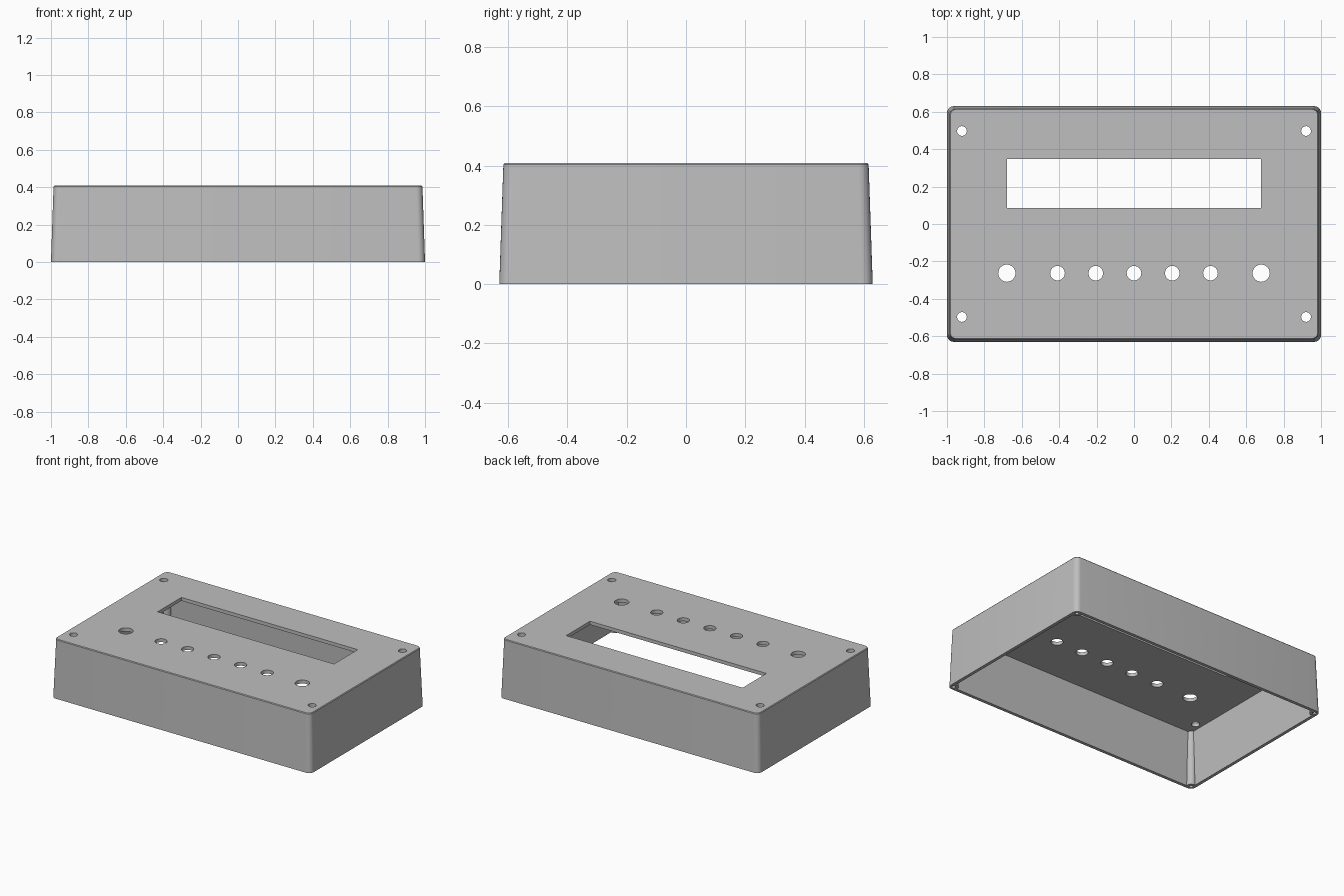
import bpy, bmesh, math

if "Cube" in bpy.data.objects:
    bpy.data.objects.remove(bpy.data.objects["Cube"])

HX, HY, H = 1.0, 0.63, 0.408      # half width, half depth, height
WALL, CEIL, TAPER = 0.022, 0.384, 0.014 / 0.408

grey = bpy.data.materials.new("light grey plastic")
grey.diffuse_color = (0.52, 0.52, 0.52, 1)
grey.use_nodes = True
grey.node_tree.nodes["Principled BSDF"].inputs["Base Color"].default_value = grey.diffuse_color


def make_object(name, bm):
    bmesh.ops.recalc_face_normals(bm, faces=bm.faces)
    mesh = bpy.data.meshes.new(name)
    bm.to_mesh(mesh)
    bm.free()
    mesh.materials.append(grey)
    obj = bpy.data.objects.new(name, mesh)
    bpy.context.collection.objects.link(obj)
    return obj


def rounded_block(name, layers, segs=6):
    """Stack of rounded rectangles; each layer is (z, inset, corner radius)."""
    bm = bmesh.new()
    rings = []
    for z, inset, r in layers:
        ring = []
        for q, (sx, sy) in enumerate([(1, 1), (-1, 1), (-1, -1), (1, -1)]):
            cx, cy = sx * (HX - inset - r), sy * (HY - inset - r)
            for i in range(segs + 1):
                a = math.pi / 2 * (q + i / segs)
                ring.append(bm.verts.new((cx + r * math.cos(a), cy + r * math.sin(a), z)))
        rings.append(ring)
    for low, high in zip(rings, rings[1:]):
        n = len(low)
        for i in range(n):
            j = (i + 1) % n
            bm.faces.new((low[i], low[j], high[j], high[i]))
    bm.faces.new(rings[0])
    bm.faces.new(rings[-1])
    return make_object(name, bm)


def add_cylinder(bm, x, y, r, z0, z1, sides=32):
    ends = [[bm.verts.new((x + r * math.cos(2 * math.pi * i / sides),
                           y + r * math.sin(2 * math.pi * i / sides), z))
             for i in range(sides)] for z in (z0, z1)]
    for i in range(sides):
        j = (i + 1) % sides
        bm.faces.new((ends[0][i], ends[0][j], ends[1][j], ends[1][i]))
    bm.faces.new(ends[0])
    bm.faces.new(ends[1])


def subtract(target, cutter):
    mod = target.modifiers.new("cut", 'BOOLEAN')
    mod.operation, mod.solver, mod.object = 'DIFFERENCE', 'EXACT', cutter
    bpy.context.view_layer.update()
    deps = bpy.context.evaluated_depsgraph_get()
    mesh = bpy.data.meshes.new_from_object(target.evaluated_get(deps))
    target.modifiers.clear()
    target.data = mesh
    bpy.data.objects.remove(cutter)


corners = [(sx, sy) for sx in (-1, 1) for sy in (-1, 1)]

# Tapered outer body with a fine chamfer round the top
case = rounded_block("enclosure_lid", [
    (0, 0, 0.036), (H - 0.005, TAPER * (H - 0.005), 0.034), (H, TAPER * H + 0.004, 0.031)])

# Hollow inside, leaving a round screw post in each corner
cavity = rounded_block("cavity", [
    (-0.05, WALL - TAPER * 0.05, 0.015), (CEIL, WALL + TAPER * CEIL, 0.013)])
bm = bmesh.new()
for sx, sy in corners:
    add_cylinder(bm, sx * (HX - 0.029), sy * (HY - 0.029), 0.031, -0.1, 0.5)
subtract(cavity, make_object("posts", bm))
subtract(case, cavity)

# Screw holes in the posts, panel mounting holes, button and knob holes
bm = bmesh.new()
for sx, sy in corners:
    add_cylinder(bm, sx * (HX - 0.029), sy * (HY - 0.029), 0.012, -0.1, 0.2, 16)
    add_cylinder(bm, sx * 0.92, sy * 0.497, 0.026, 0.3, 0.5)
for i in range(-2, 3):
    add_cylinder(bm, i * 0.2045, -0.263, 0.039, 0.3, 0.5)
for sx in (-1, 1):
    add_cylinder(bm, sx * 0.68, -0.263, 0.046, 0.3, 0.5)
subtract(case, make_object("holes", bm))

# Display window
bm = bmesh.new()
bmesh.ops.create_cube(bm, size=1)
for v in bm.verts:
    v.co = (v.co.x * 1.36, v.co.y * 0.262 + 0.217, v.co.z * 0.2 + 0.4)
subtract(case, make_object("window", bm))

# One material, smooth rounded corners with crisp edges
case.data.materials.clear()
case.data.materials.append(grey)
for p in case.data.polygons:
    p.material_index = 0
bpy.context.view_layer.objects.active = case
case.select_set(True)
bpy.ops.object.shade_smooth_by_angle(angle=math.radians(30))
